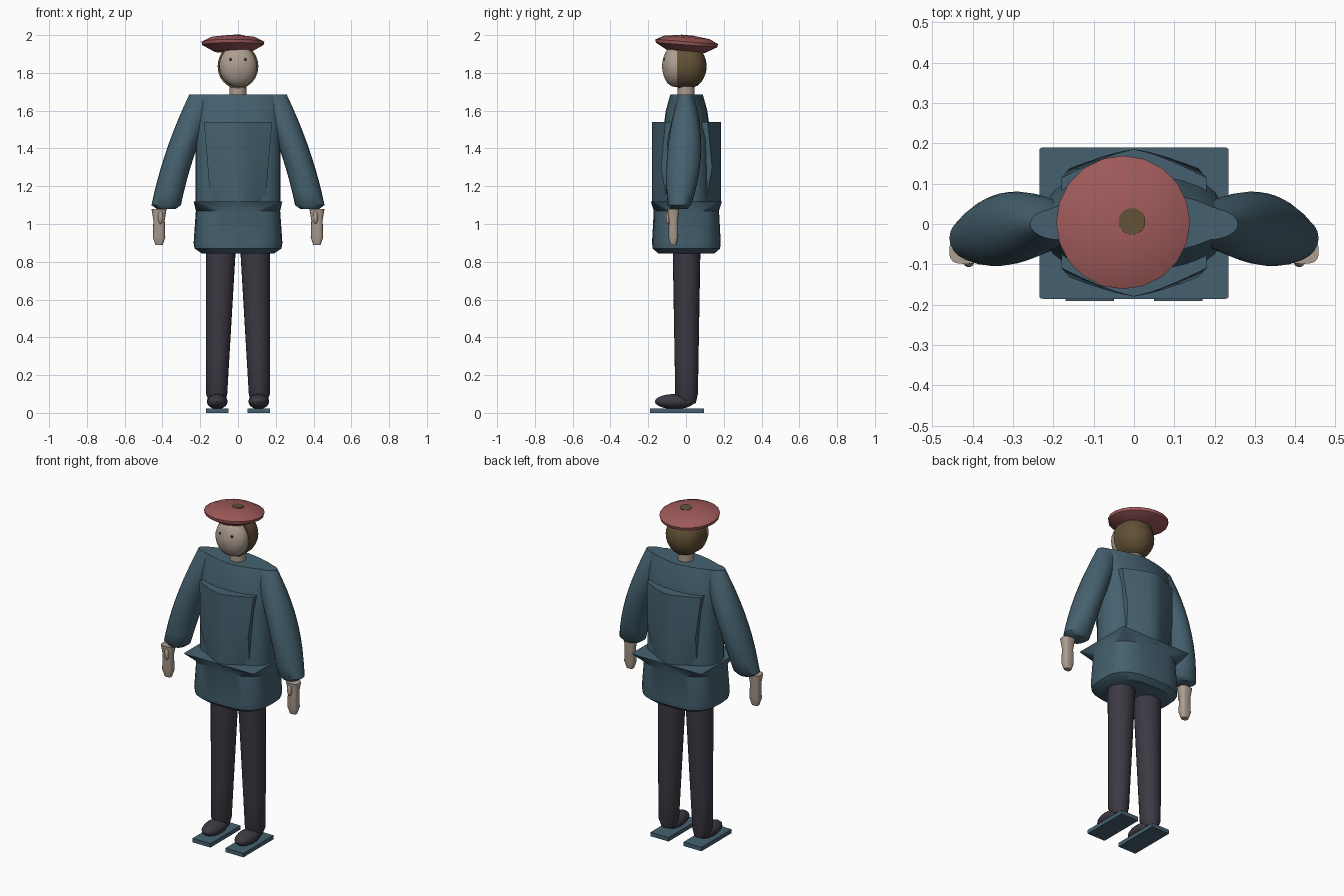
import bpy, bmesh, math
from mathutils import Matrix

if "Cube" in bpy.data.objects:
    bpy.data.objects.remove(bpy.data.objects["Cube"], do_unlink=True)


def material(name, red, green, blue):
    mat = bpy.data.materials.new(name)
    mat.use_nodes = True
    mat.diffuse_color = (red, green, blue, 1)
    shader = mat.node_tree.nodes["Principled BSDF"]
    shader.inputs["Base Color"].default_value = mat.diffuse_color
    return mat


TEAL = material("coat teal", .06, .12, .16)
RED = material("hat red", .34, .1, .1)
DARK = material("trouser charcoal", .045, .04, .055)
SKIN = material("skin beige", .42, .34, .28)
HAIR = material("hair brown", .12, .08, .036)
BLACK = material("eye black", .01, .01, .01)


def superellipse(half_width, half_depth, power, count):
    """Yield the points of a flat outline, from diamond to rectangle."""
    for step in range(count):
        angle = math.tau * step / count
        cosine, sine = math.cos(angle), math.sin(angle)
        yield (half_width * math.copysign(abs(cosine) ** (2 / power), cosine),
               half_depth * math.copysign(abs(sine) ** (2 / power), sine))


def level_ring(x, y, z, half_width, half_depth, power=2, count=24):
    outline = superellipse(half_width, half_depth, power, count)
    return [(x + across, y + along, z) for across, along in outline]


def upright_ring(x, y, z, half_width, half_height, power=2, count=24):
    outline = superellipse(half_width, half_height, power, count)
    return [(x + across, y, z + up) for across, up in outline]


def mix(start, end, factor):
    return start + (end - start) * factor


def finish(name, bm, mat, sharp_angle=35):
    bmesh.ops.recalc_face_normals(bm, faces=bm.faces)
    mesh = bpy.data.meshes.new(name)
    bm.to_mesh(mesh)
    bm.free()
    mesh.materials.append(mat)
    part = bpy.data.objects.new(name, mesh)
    bpy.context.collection.objects.link(part)
    bpy.ops.object.select_all(action="DESELECT")
    part.select_set(True)
    bpy.context.view_layer.objects.active = part
    bpy.ops.object.shade_smooth_by_angle(angle=math.radians(sharp_angle))
    return part


def loft(name, rings, mat, sharp_angle=35):
    """Skin a closed surface over a stack of rings."""
    bm = bmesh.new()
    rows = [[bm.verts.new(point) for point in ring] for ring in rings]
    for lower, upper in zip(rows, rows[1:]):
        for here in range(len(lower)):
            before = here - 1
            bm.faces.new((lower[before], lower[here], upper[here], upper[before]))
    bm.faces.new(rows[0])
    bm.faces.new(rows[-1])
    return finish(name, bm, mat, sharp_angle)


def placed(location, size):
    return Matrix.Translation(location) @ Matrix.Diagonal((*size, 1))


def ball(name, location, size, mat):
    bm = bmesh.new()
    bmesh.ops.create_uvsphere(bm, u_segments=16, v_segments=10, radius=1,
                              matrix=placed(location, size))
    return finish(name, bm, mat)


def box(name, location, size, mat):
    bm = bmesh.new()
    bmesh.ops.create_cube(bm, size=1, matrix=placed(location, size))
    return finish(name, bm, mat)


def sleeve_ring(side, down):
    """Ring of the bent sleeve; down runs from the shoulder to the wrist."""
    x = .18 + .2 * down * mix(1.4, 1, down)
    depth = .09 * math.sin(math.pi * mix(.1, .8, down)) ** .7
    return level_ring(side * x, -.035 * down ** 2, mix(1.685, 1.1, down), .078, depth)


def leg_ring(side, up):
    return level_ring(side * mix(.113, .09, up), .003, mix(.1, .9, up),
                      mix(.056, .08, up), mix(.06, .074, up))


# Limbs, built once per side
for label, side in (("left", 1), ("right", -1)):
    box(label + "_foot_plate", (side * .11, -.048, .012), (.12, .286, .024), TEAL)
    ball(label + "_shoe", (side * .11, -.06, .06), (.055, .105, .04), DARK)
    heel = level_ring(side * .11, .006, .05, .04, .045)
    loft(label + "_leg", [heel] + [leg_ring(side, step / 4) for step in range(5)], DARK)
    cuff = level_ring(side * .38, -.036, 1.08, .05, .045)
    loft(label + "_sleeve", [sleeve_ring(side, step / 9) for step in range(10)] + [cuff], TEAL, 45)
    # Hand with flared wrist and thumb
    loft(label + "_hand", [level_ring(side * .418, -.067, z, half, half * .8, 3)
                           for z, half in ((1.08, .04), (1.02, .03), (.93, .033), (.89, .02))], SKIN)
    ball(label + "_thumb", (side * .41, -.093, 1.035), (.014, .014, .035), SKIN)
    ball(label + "_eye", (side * .038, -.114, 1.87), (.008, .005, .008), BLACK)

# Coat skirt, flaring to a square edge at the waist
skirt = [level_ring(0, .002, z, .235 * scale, .182 * scale, 3)
         for z, scale in ((1.07, .95), (.9, 1), (.87, .98), (.845, .82))]
loft("coat_skirt", [level_ring(0, .002, 1.12, .235, .188, 60)] + skirt, TEAL)

# Coat body, narrowing to a ridge across the shoulders
loft("coat_body", [level_ring(0, .003, z, width, depth, power) for z, width, depth, power in (
    (1.1, .225, .13, 2.6), (1.45, .225, .13, 2.6), (1.6, .235, .11, 2), (1.685, .252, .086, 1.5))],
    TEAL, 45)


def panel_ring(z, half_width, edge):
    """Lens outline: bowed front, and its mirror image behind."""
    bow = []
    for step in range(-4, 5):
        across = step / 4
        bow.append((half_width * across, mix(.183, edge, abs(across) ** 1.3)))
    return [(x, .003 + y, z) for x, y in bow] + [(-x, .003 - y, z) for x, y in bow]


# Raised chest and back panels
loft("coat_panels", [panel_ring(1.1, .145, .1), panel_ring(1.3, .16, .135),
                     panel_ring(1.54, .18, .112)], TEAL)

loft("neck", [level_ring(0, 0, z, .045, .045) for z in (1.66, 1.78)], SKIN)


def head_half(name, back, reach, half_width, power, mat):
    """Rounded half of the head, closing to a tip at the given reach."""
    rings = []
    for step in range(9):
        along = math.sin(1.5 * step / 8)
        scale = (1 - along ** power) ** .6
        rings.append(upright_ring(0, mix(back, reach, along), 1.835,
                                  half_width * scale, half_width * scale * 1.1))
    loft(name, rings, mat, 45)


head_half("face", -.04, -.127, .1, 3, SKIN)
head_half("hair", -.045, .11, .108, 4, HAIR)

# Tilted round hat with a button on top
hat = loft("hat", [level_ring(-.027, 0, z, radius, radius, count=20) for z, radius in (
    (-.04, .1), (-.005, .163), (.012, .166), (.035, .12), (.045, .04))], RED, 30)
button = loft("hat_button", [level_ring(-.005, 0, z, .033, .033) for z in (.03, .047)], HAIR)
for part in (hat, button):
    part.location = (0, .003, 1.953)
    part.rotation_euler.x = math.radians(-4.5)
